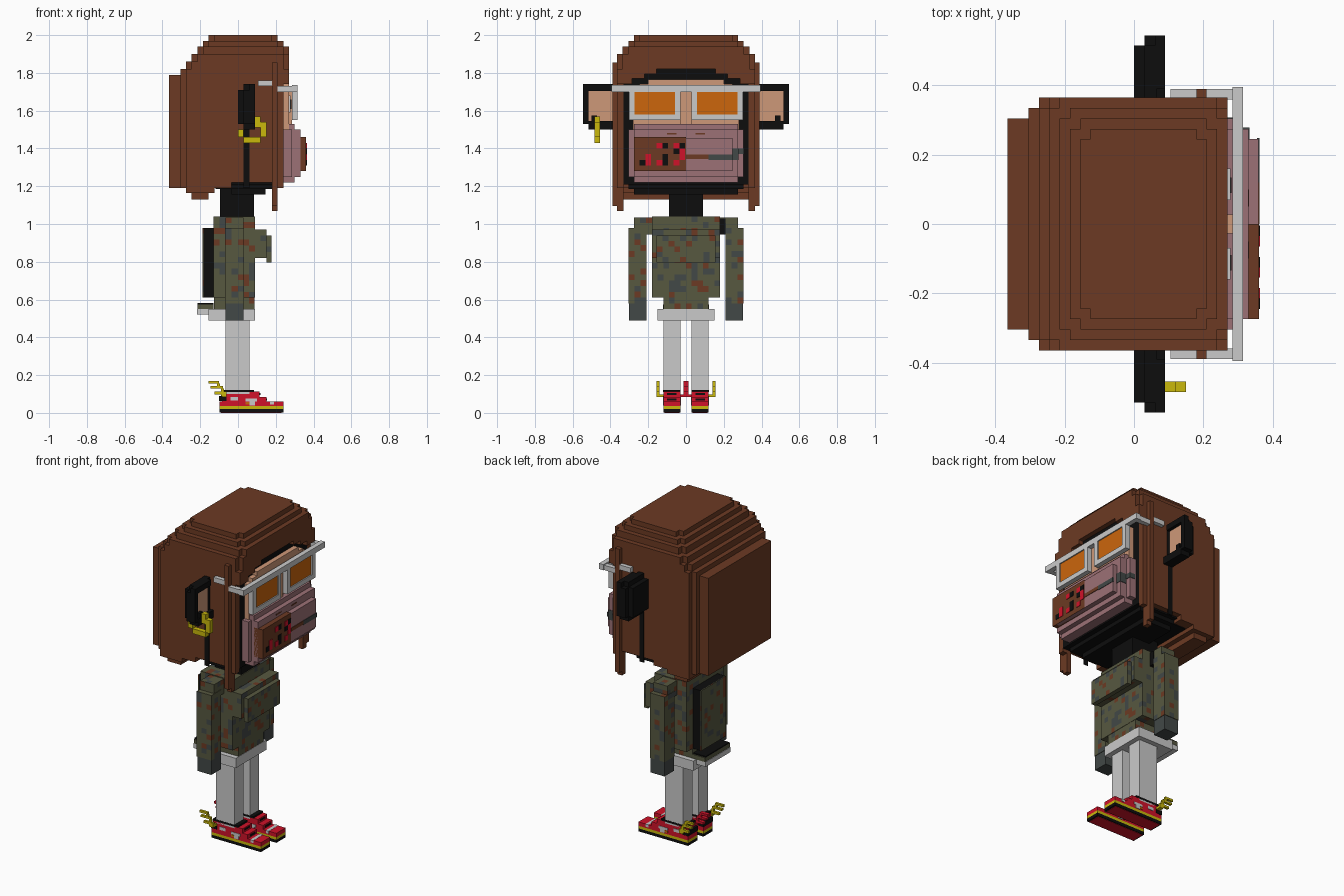
import bpy, bmesh, random
from mathutils import Vector

random.seed(4)
old = bpy.data.objects.get("Cube")
if old:
    bpy.data.objects.remove(old)


def material(name, hex_code):
    rgb = [int(hex_code[i:i + 2], 16) / 255 for i in (0, 2, 4)]
    col = [c / 12.92 if c < .04045 else ((c + .055) / 1.055) ** 2.4 for c in rgb] + [1]
    m = bpy.data.materials.new(name)
    m.use_nodes = True
    m.diffuse_color = col
    node = next(n for n in m.node_tree.nodes if n.type == 'BSDF_PRINCIPLED')
    node.inputs["Base Color"].default_value = col
    return m


BROWN = material("hair brown", "6C3A23")
BLACK = material("black", "0D0D0D")
TAN = material("skin tan", "CE9878")
MAUVE = material("muzzle mauve", "9C7176")
WHITE = material("pale grey", "CACACA")
ORANGE = material("lens orange", "CC660C")
YELLOW = material("yellow", "CAB80C")
RED = material("red", "D01229")
OLIVE = material("olive", "575840")
SLATE = material("slate", "424847")


def add_box(bm, x, y, z):
    geo = bmesh.ops.create_cube(bm, size=1)
    for v in geo["verts"]:
        v.co = Vector([(a + b) / 2 + c * (b - a) for (a, b), c in zip((x, y, z), v.co)])


def part(name, mat, *boxes):
    """One object made of boxes, each given as x, y and z ranges."""
    bm = bmesh.new()
    for b in boxes:
        add_box(bm, *b)
    return finish(name, bm, mat)


def finish(name, bm, *mats):
    mesh = bpy.data.meshes.new(name)
    bm.to_mesh(mesh)
    bm.free()
    for m in mats:
        mesh.materials.append(m)
    ob = bpy.data.objects.new(name, mesh)
    bpy.context.collection.objects.link(ob)
    return ob


def camo(name, x, y, z, cell=.03):
    """A box cut into square cells with random blotches."""
    bm = bmesh.new()
    add_box(bm, x, y, z)
    for axis, (a, b) in enumerate((x, y, z)):
        n = max(1, round((b - a) / cell))
        for i in range(1, n):
            co, no = Vector(), Vector()
            co[axis], no[axis] = a + (b - a) * i / n, 1
            bmesh.ops.bisect_plane(bm, geom=bm.verts[:] + bm.edges[:] + bm.faces[:],
                                   plane_co=co, plane_no=no)
    for f in bm.faces:
        f.material_index = random.choices((0, 1, 2), (76, 10, 14))[0]
    return finish(name, bm, OLIVE, BROWN, SLATE)


def sym(h):
    return (-h, h)


def side(s, a, b):
    return tuple(sorted((s * a, s * b)))


# Hair crown: stepped tiers with notched corners
tiers = [(-.155, .21, .275, 1.97), (-.185, .24, .305, 1.94), (-.215, .27, .335, 1.90),
         (-.245, .27, .365, 1.86), (-.275, .27, .365, 1.82)]
top = 2.0
crown = []
for x0, x1, h, z in tiers:
    crown += [((x0, x1), sym(h - .03), (z, top)), ((x0 + .03, x1 - .03), sym(h), (z, top))]
    top = z
part("hair_crown", BROWN, *crown)

# Hair body, back slabs and ragged hem
part("hair_body", BROWN,
     ((-.275, .21), sym(.365), (1.22, 1.82)), ((-.275, -.035), sym(.365), (1.19, 1.22)),
     ((-.275, -.125), sym(.365), (1.165, 1.19)), ((-.245, -.155), sym(.335), (1.13, 1.165)))
part("hair_back", BROWN, ((-.305, -.275), sym(.335), (1.19, 1.82)),
     ((-.365, -.305), sym(.305), (1.19, 1.79)))

# Fringe stepping round the face, side locks
fringe = []
for s in (-1, 1):
    for inner, z0, z1 in ((.155, 1.795, 1.82), (.22, 1.77, 1.795), (.285, 1.74, 1.77)):
        fringe.append(((.21, .27), side(s, inner, .365), (z0, z1)))
    fringe += [((.2, .24), side(s, .33, .365), (1.19, 1.74)),
               ((.18, .21), side(s, .365, .39), (1.095, 1.855)),
               ((.18, .21), side(s, .33, .365), (1.07, 1.3))]
part("hair_fringe_and_locks", BROWN, *fringe)

# Head, jaw and neck
part("head", BLACK, ((-.2, .24), sym(.33), (1.21, 1.83)),
     ((-.12, .21), sym(.305), (1.185, 1.22)), ((-.035, .145), sym(.275), (1.155, 1.2)))
part("neck", BLACK, ((-.095, .085), sym(.09), (1.03, 1.2)))
for s in (-1, 1):
    part("hair_parting", BLACK, ((.03, .06), side(s, .362, .368), (1.19, 1.5)))

# Face and stepped muzzle
part("brow_skin", TAN, ((.23, .27), sym(.28), (1.5, 1.715)),
     ((.23, .27), sym(.245), (1.715, 1.74)), ((.23, .27), sym(.2), (1.74, 1.765)),
     ((.27, .285), sym(.028), (1.53, 1.7)))
part("muzzle", MAUVE, ((.23, .285), sym(.305), (1.25, 1.5)),
     ((.23, .3), sym(.275), (1.22, 1.53)), ((.28, .33), sym(.275), (1.25, 1.5)),
     ((.33, .36), sym(.245), (1.28, 1.455)))
part("nose_line", BROWN, ((.329, .332), (-.1, -.05), (1.475, 1.482)),
     ((.329, .332), (.05, .1), (1.475, 1.482)))
part("mouth_line", BROWN, ((.355, .363), (0, .12), (1.345, 1.367)))
part("mouth_corner", SLATE, ((.355, .363), (.12, .248), (1.34, 1.367)),
     ((.29, .333), (.245, .278), (1.34, 1.4)), ((.25, .288), (.275, .308), (1.37, 1.4)))

# Cheek patch with coloured pixels
part("cheek_patch", BROWN, ((.3, .361), (-.275, 0), (1.28, 1.46)))
pixels = {RED: [(4, 4), (7, 4), (2, 1), (2, 2), (8, 3), (4, 1), (7, 1), (8, 2)],
          BLACK: [(5, 4), (8, 4), (5, 2), (1, 1), (5, 1), (7, 3)]}
for mat, cells in pixels.items():
    part("patch_pixels", mat, *[((.36, .364), (-.275 + .03 * i, -.245 + .03 * i),
                                 (1.28 + .03 * j, 1.31 + .03 * j)) for i, j in cells])

# Eyes, glasses
for s in (-1, 1):
    part("eye", WHITE, ((.26, .278), side(s, .07, .16), (1.59, 1.68)))
    part("pupil", BLACK, ((.27, .282), side(s, .09, .135), (1.61, 1.66)))
    part("lens", ORANGE, ((.29, .308), side(s, .055, .275), (1.575, 1.7)))
    part("glasses_rim", WHITE,
         ((.285, .315), side(s, .03, .058), (1.55, 1.7)),
         ((.285, .315), side(s, .272, .303), (1.55, 1.7)),
         ((.285, .315), side(s, .058, .272), (1.55, 1.58)))
    part("glasses_arm", WHITE, ((.21, .285), side(s, .36, .39), (1.7, 1.73)),
         ((.105, .18), side(s, .365, .39), (1.73, 1.76)))
part("glasses_bar", WHITE, ((.285, .315), sym(.395), (1.7, 1.735)))

# Ears: dark back and rim round a recessed inner ear
for s in (-1, 1):
    part("ear", BLACK, ((0, .04), side(s, .36, .515), (1.53, 1.71)),
         ((.03, .065), side(s, .36, .515), (1.5, 1.74)),
         ((.03, .09), side(s, .515, .545), (1.53, 1.71)),
         ((.06, .09), side(s, .39, .545), (1.705, 1.74)),
         ((.06, .09), side(s, .36, .515), (1.5, 1.545)),
         ((.06, .09), side(s, .47, .5), (1.545, 1.575)))
    part("inner_ear", TAN, ((.06, .07), side(s, .39, .515), (1.545, 1.705)))

# Ring hanging from one ear
ear_y = (-.485, -.455)
part("earring", YELLOW, ((0, .03), ear_y, (1.46, 1.5)), ((.03, .12), ear_y, (1.43, 1.46)),
     ((.12, .15), ear_y, (1.46, 1.54)), ((.09, .12), ear_y, (1.51, 1.57)))

# Camouflage top
camo("torso", (-.13, .09), sym(.18), (.61, 1.04))
camo("waist", (-.128, .088), sym(.12), (.55, .61))
camo("chest", (.09, .15), sym(.18), (.82, .97))
camo("chest_front", (.15, .178), sym(.155), (.795, .94))
for s in (-1, 1):
    camo("shoulder", (-.065, .03), side(s, .18, .275), (.945, 1.035))
    camo("sleeve", (-.068, .033), side(s, .21, .305), (.58, .98))
    part("hand", SLATE, ((-.065, .03), side(s, .21, .302), (.49, .58)))
part("shoulder_strap", BLACK, ((-.06, .036), (.18, .21), (.945, 1.03)))

# Back panel and tail flap
part("back_panel", BLACK, ((-.183, -.13), sym(.12), (.61, .98)))
camo("back_panel_cover", (-.188, -.183), sym(.12), (.61, .98))
part("flap", WHITE, ((-.218, -.15), sym(.12), (.52, .55)))
part("flap_side", OLIVE, ((-.215, -.13), sym(.122), (.55, .575)))
part("flap_top", BLACK, ((-.215, -.13), sym(.115), (.575, .582)))

# Shorts and legs
part("shorts", WHITE, ((-.155, .09), sym(.15), (.49, .55)))
for s in (-1, 1):
    part("leg", WHITE, ((-.065, .06), side(s, .03, .12), (.1, .49)))

# Layered shoes with side marks, laces and small wings
for s in (-1, 1):
    y = side(s, .03, .12)
    part("shoe_underside", RED, ((-.09, .23), side(s, .035, .115), (0, .004)))
    part("shoe_sole", BLACK, ((-.098, .24), y, (.002, .02)))
    part("shoe_band", YELLOW, ((-.098, .24), y, (.02, .036)))
    part("shoe_upper", RED, ((-.098, .24), y, (.036, .06)), ((-.085, .15), y, (.06, .085)),
         ((-.085, .115), y, (.085, .112)))
    part("shoe_collar", BLACK, ((-.085, .085), side(s, .029, .121), (.11, .122)),
         ((-.1, -.06), side(s, .028, .122), (.062, .09)))
    part("shoe_laces", BLACK, ((.115, .118), side(s, .05, .1), (.095, .105)),
         ((.15, .153), side(s, .05, .1), (.066, .076)))
    marks = side(s, .027, .123)
    part("shoe_pale_marks", WHITE, ((-.04, 0), marks, (.066, .085)),
         ((.04, .1), marks, (.06, .075)), ((.17, .19), marks, (.045, .061)),
         ((.06, .09), marks, (.04, .06)))
    part("shoe_orange_marks", ORANGE, ((.04, .07), marks, (.045, .058)))
    for mat, a, b in ((YELLOW, .14, .155), (RED, 0, .012)):
        w = side(s, a, b)
        part("shoe_wing", mat, ((-.155, -.1), w, (.155, .168)), ((-.11, -.095), w, (.13, .155)),
             ((-.145, -.08), w, (.13, .142)), ((-.09, -.075), w, (.09, .13)),
             ((-.125, -.06), w, (.098, .112)),
             ((-.085, -.06), side(s, min(a, .12), max(b, .03)), (.084, .098)))
